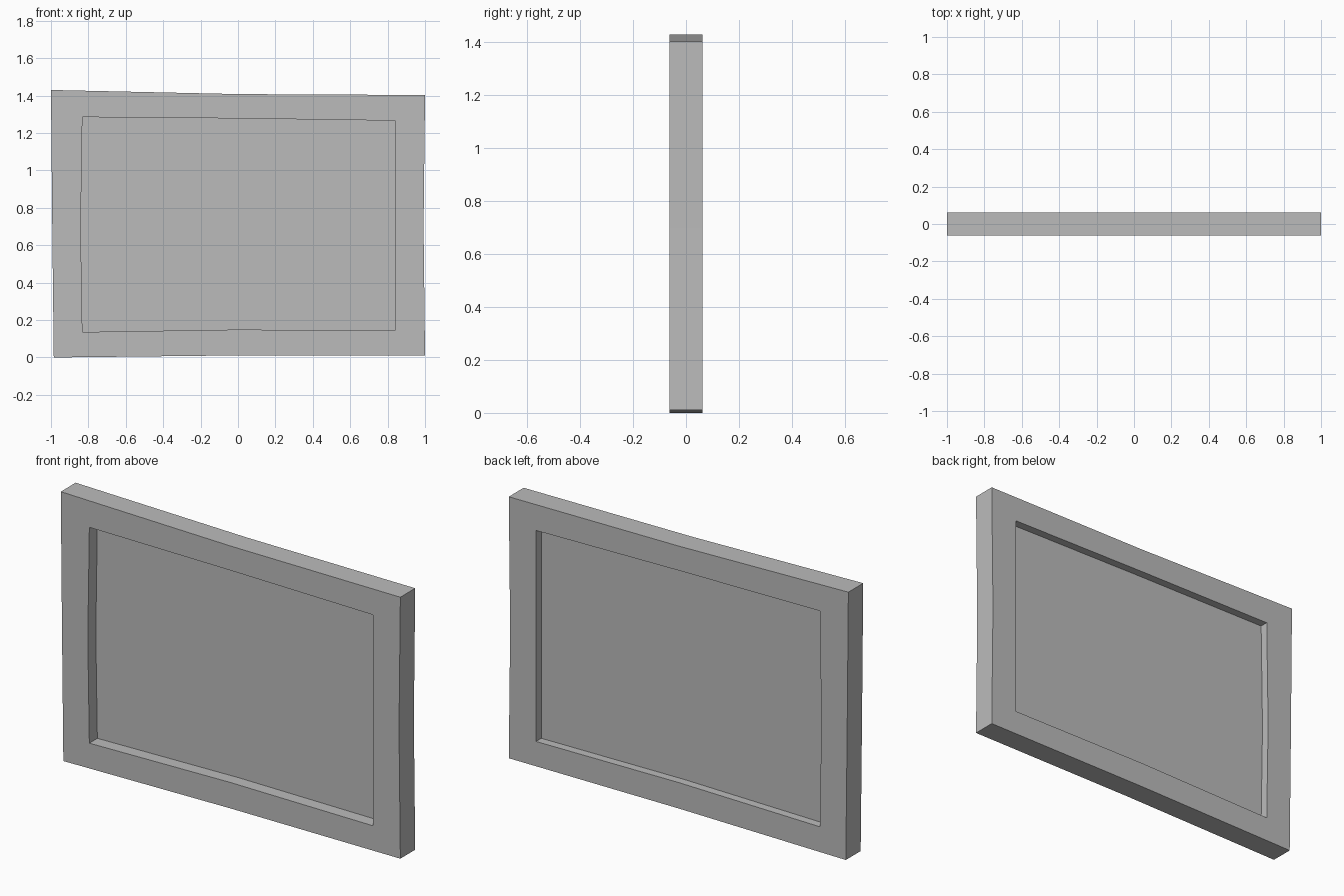
import bpy
import bmesh

cube = bpy.data.objects.get("Cube")
if cube:
    bpy.data.objects.remove(cube, do_unlink=True)

grey = bpy.data.materials.new("plain grey")
grey.use_nodes = True
colour = (0.5, 0.5, 0.5, 1)
grey.diffuse_color = colour
grey.node_tree.nodes["Principled BSDF"].inputs["Base Color"].default_value = colour

HALF = 0.0625                      # half the frame depth
PANEL_FRONT, PANEL_BACK = 0.005, 0.018

# Slightly crooked outlines (x, z), matching corner for corner
OUTER = [(-0.985, 0), (0, 0.011), (1, 0.011), (0.992, 0.7),
         (1, 1.403), (0, 1.408), (-1, 1.43), (-0.993, 0.7)]
INNER = [(-0.832, 0.136), (0, 0.149), (0.84, 0.143), (0.84, 0.7),
         (0.84, 1.266), (0, 1.278), (-0.832, 1.285), (-0.841, 0.69)]


def finish(name, bm):
    bmesh.ops.recalc_face_normals(bm, faces=bm.faces)
    mesh = bpy.data.meshes.new(name)
    bm.to_mesh(mesh)
    bm.free()
    mesh.materials.append(grey)
    obj = bpy.data.objects.new(name, mesh)
    bpy.context.collection.objects.link(obj)


def ring(bm, outline, y):
    return [bm.verts.new((x, y, z)) for x, z in outline]


def bridge(bm, a, b):
    n = len(a)
    for i in range(n):
        j = (i + 1) % n
        bm.faces.new((a[i], a[j], b[j], b[i]))


# Frame: four loops joined into a closed band
bm = bmesh.new()
loops = [ring(bm, OUTER, -HALF), ring(bm, OUTER, HALF),
         ring(bm, INNER, HALF), ring(bm, INNER, -HALF)]
for i in range(4):
    bridge(bm, loops[i], loops[(i + 1) % 4])
finish("frame", bm)

# Thin panel set inside the frame
bm = bmesh.new()
front = ring(bm, INNER, PANEL_FRONT)
back = ring(bm, INNER, PANEL_BACK)
bm.faces.new(front)
bm.faces.new(back)
bridge(bm, front, back)
finish("inner_panel", bm)
